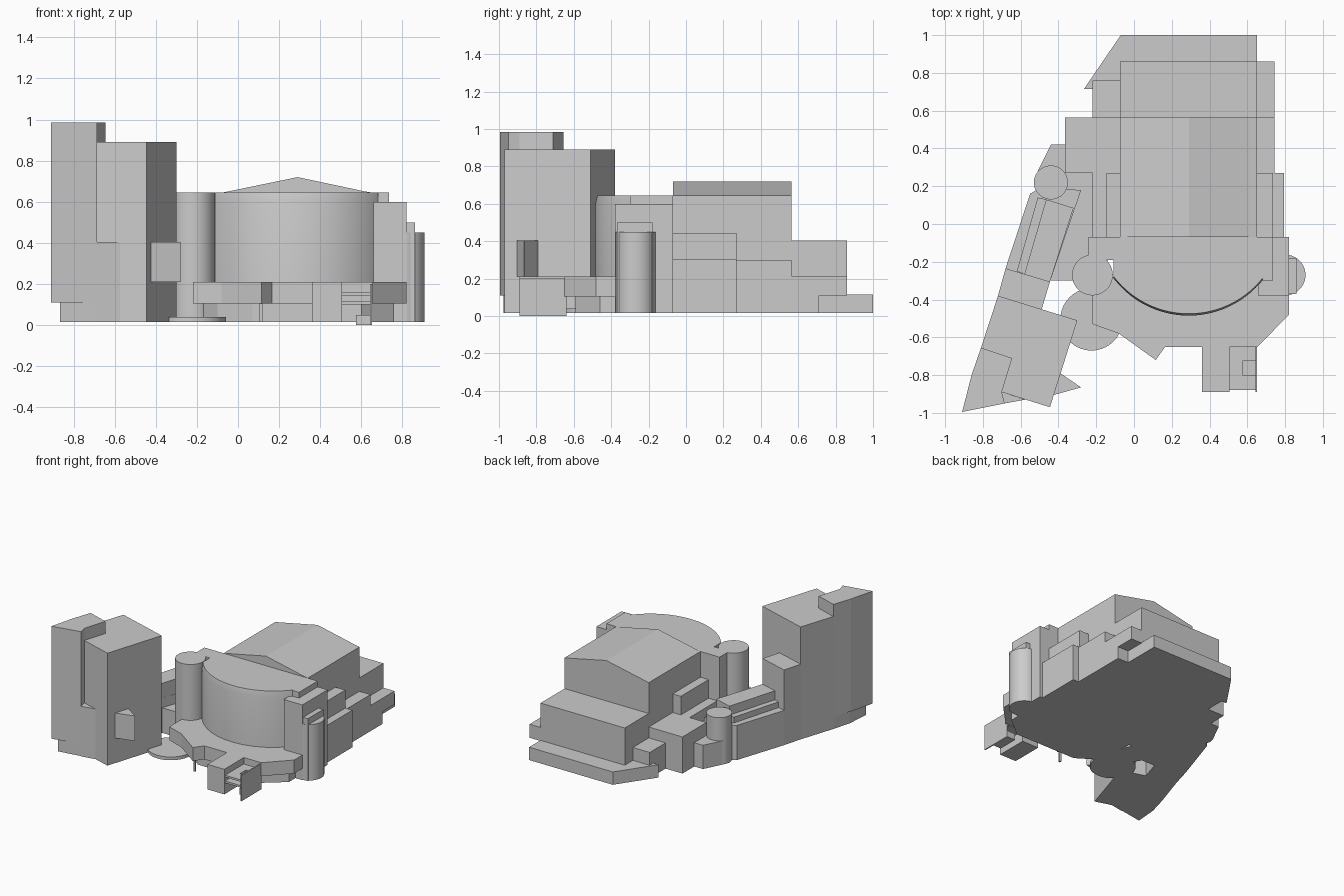
import bpy, bmesh, math

if "Cube" in bpy.data.objects:
    bpy.data.objects.remove(bpy.data.objects["Cube"])


def loft(name, rings, smooth=False):
    """Closed solid through rings of 3D points with equal counts."""
    bm = bmesh.new()
    vs = [[bm.verts.new(p) for p in r] for r in rings]
    n = len(rings[0])
    bm.faces.new(vs[0])
    bm.faces.new(vs[-1])
    for a, b in zip(vs, vs[1:]):
        for i in range(n):
            j = (i + 1) % n
            bm.faces.new((a[i], a[j], b[j], b[i]))
    bmesh.ops.recalc_face_normals(bm, faces=bm.faces)
    me = bpy.data.meshes.new(name)
    bm.to_mesh(me)
    bm.free()
    ob = bpy.data.objects.new(name, me)
    bpy.context.collection.objects.link(ob)
    if smooth:
        bpy.ops.object.select_all(action='DESELECT')
        ob.select_set(True)
        bpy.context.view_layer.objects.active = ob
        bpy.ops.object.shade_smooth_by_angle(angle=math.radians(30))
    return ob


def prism(name, pts, z0, z1, smooth=False):
    return loft(name, [[(x, y, z) for x, y in pts] for z in (z0, z1)], smooth)


def box(name, x0, x1, y0, y1, z0, z1):
    return prism(name, [(x0, y0), (x1, y0), (x1, y1), (x0, y1)], z0, z1)


def arc(cx, cy, r, a0, a1, n):
    return [(cx + r * math.cos(math.radians(a0 + (a1 - a0) * i / n)),
             cy + r * math.sin(math.radians(a0 + (a1 - a0) * i / n))) for i in range(n + 1)]


def cylinder(name, cx, cy, r, z0, z1, n=40):
    return prism(name, arc(cx, cy, r, 0, 360, n)[:-1], z0, z1, True)


G = 0.015  # underside level

# Corner tower
prism("tower", [(-.72, -.38), (-.30, -.51), (-.445, -.97), (-.70, -.89),
                (-.645, -.71), (-.81, -.655)], G, .89)
prism("tower_tall_shaft", [(-.81, -.655), (-.645, -.71), (-.70, -.89), (-.685, -.95),
                           (-.91, -.995), (-.86, -.80)], .11, .985)
prism("tower_base", [(-.81, -.655), (-.645, -.71), (-.70, -.89), (-.685, -.945),
                     (-.865, -.975), (-.85, -.80)], G, .11)
prism("tower_low_infill", [(-.70, -.89), (-.685, -.95), (-.575, -.93)], G, .405)
prism("tower_prow", [(-.39, -.79), (-.28, -.865), (-.425, -.905)], .21, .405)

# Slanted side wing with stepped roof
prism("wing_step", [(-.68, -.235), (-.72, -.38), (-.49, -.455), (-.445, -.305)], G, .60)
prism("wing", [(-.55, .16), (-.50, .19), (-.28, .18), (-.445, -.305), (-.68, -.235)], G, .285)
prism("wing_roof_ledge", [(-.51, .14), (-.46, .13), (-.58, -.265), (-.62, -.25)], .28, .33)
prism("wing_roof_box", [(-.465, .13), (-.32, .085), (-.445, -.305), (-.58, -.265)], .28, .40)
box("courtyard_block", -.45, -.14, -.30, .27, G, .21)
cylinder("wing_round_corner", -.44, .22, .09, G, .38)
prism("wing_end_block", [(-.44, .42), (-.365, .42), (-.365, .20), (-.44, .20), (-.51, .28)], G, .20)

# Gabled hall
loft("hall", [[(x, y, z) for x, z in
               [(-.075, G), (.65, G), (.65, .645), (.61, .652), (.29, .72), (-.04, .652), (-.075, .645)]]
              for y in (-.07, .565)])

# Terraces and rear blocks around the hall: x0, x1, y0, y1, z0, z1
blocks = {
    "left_block": (-.365, -.07, .27, .565, G, .30),
    "left_rear_cube": (-.22, -.07, .56, .76, .11, .215),
    "rear_block": (-.075, .65, .56, .86, G, .405),
    "right_block": (.64, .745, .27, .565, G, .30),
    "right_rear_foot": (.64, .745, .565, .71, G, .115),
    "right_rear_overhang": (.64, .745, .565, .86, .11, .215),
    "left_terrace_upper": (-.145, -.07, -.07, .27, G, .445),
    "left_terrace_lower": (-.22, -.14, -.07, .27, G, .30),
    "right_terrace_upper": (.64, .735, -.07, .27, G, .445),
    "right_terrace_lower": (.73, .795, -.20, .27, G, .305),
    "drum_shoulder": (-.24, .735, -.19, -.07, G, .645),
    "drum_side_high": (.68, .735, -.30, -.18, G, .645),
    "drum_side_mid": (.66, .82, -.38, -.07, G, .60),
    "drum_side_low": (.70, .86, -.37, -.18, G, .50),
}
for name, b in blocks.items():
    box(name, *b)
prism("rear_plinth", [(-.07, 1), (.65, 1), (.65, .55), (-.22, .55), (-.22, .715), (-.265, .715)], G, .115)

# Curved drum front with a bevelled rim
lower = arc(.29, .015, .5, 217, 323, 40)
upper = arc(.29, .025, .5, 217, 323, 40)
back = [(.69, -.08), (-.11, -.08)]
loft("drum", [[(x, y, z) for x, y in ring + back]
              for ring, z in ((lower, G), (lower, .60), (upper, .645))], True)

# Round turrets
cylinder("left_turret", -.22, -.27, .108, G, .645)
cylinder("right_turret", .80, -.27, .108, G, .45)
cylinder("forecourt_disc", -.225, -.505, .165, G, .04)

# Overhanging entrance canopy, its recessed base and posts
prism("entrance_canopy", [(-.22, -.28), (-.22, -.53), (-.08, -.58), (.115, -.72), (.165, -.65),
                          (.655, -.65), (.82, -.48), (.82, -.28)], .105, .21)
prism("recessed_base", [(-.22, -.28), (-.10, -.48), (.07, -.59), (.60, -.59),
                        (.76, -.46), (.76, -.28)], G, .11)
box("canopy_post", .105, .12, -.70, -.685, G, .11)

# Porch and open stair
box("porch", .36, .505, -.89, -.64, G, .21)
box("stair_landing_front", .50, .645, -.88, -.80, .145, .16)
box("stair_landing_side", .50, .575, -.81, -.72, .145, .16)
box("stair_landing_rear", .50, .645, -.725, -.64, .145, .16)
box("stair_lower_deck", .50, .645, -.88, -.64, .10, .115)
box("stair_bottom_step", .575, .645, -.80, -.64, .0, .05)
box("stair_side_wall", .643, .652, -.89, -.64, .0, .20)
